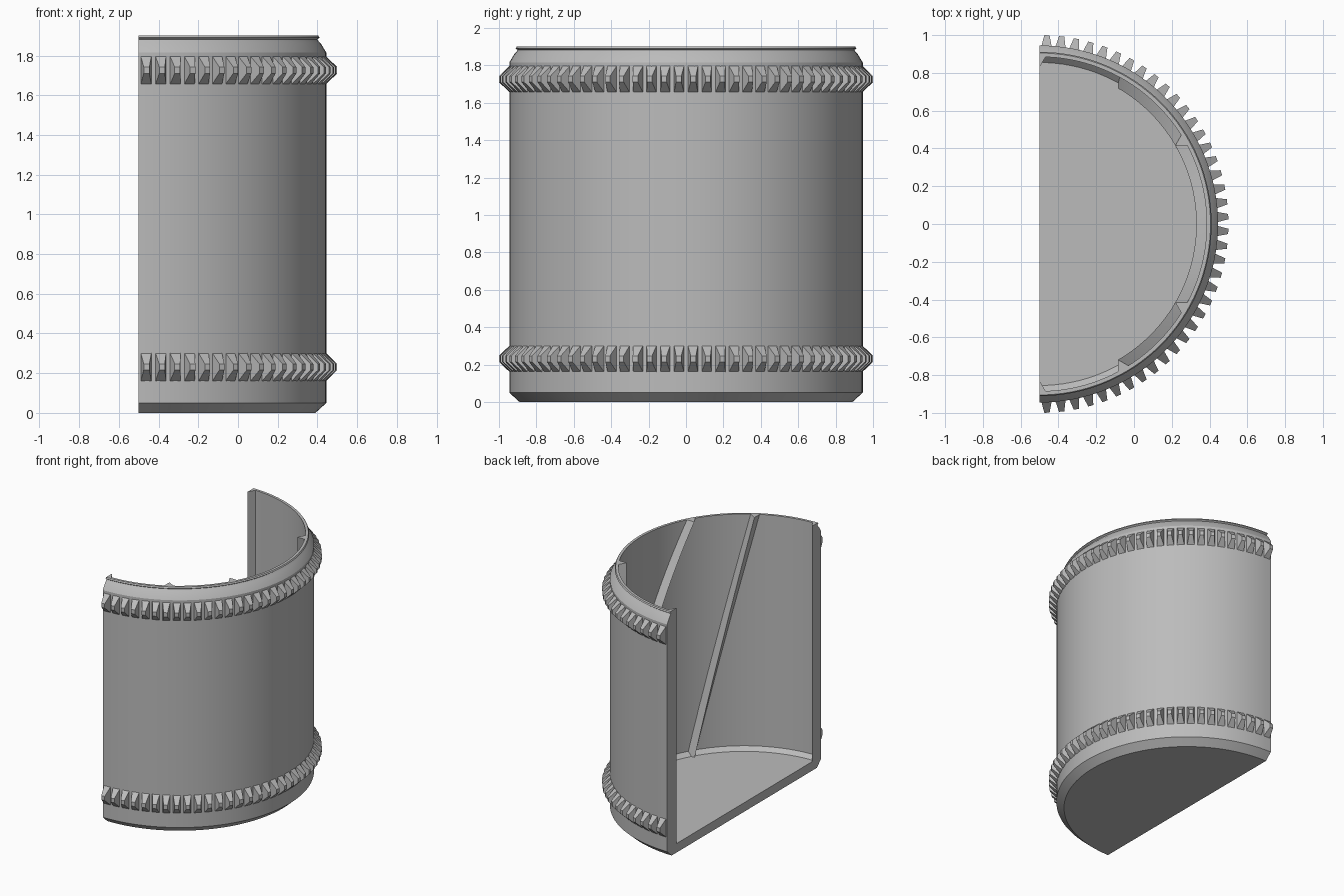
import bpy, bmesh, math
from math import radians, cos, sin

AXIS_X = -0.5      # the half cylinder is turned about this vertical axis
TOP = 1.9
FLOOR = 0.07

cube = bpy.data.objects.get("Cube")
if cube:
    bpy.data.objects.remove(cube, do_unlink=True)

grey = bpy.data.materials.new("plain_grey")
grey.use_nodes = True
grey.diffuse_color = (0.5, 0.5, 0.5, 1)
grey.node_tree.nodes["Principled BSDF"].inputs["Base Color"].default_value = (0.5, 0.5, 0.5, 1)


def polar(r, deg, z):
    a = radians(deg)
    return (AXIS_X + r * cos(a), r * sin(a), z)


def loft(bm, sections):
    """Skin a row of closed cross-sections and cap both ends."""
    rings = [[bm.verts.new(p) for p in s] for s in sections]
    n = len(rings[0])
    for a, b in zip(rings, rings[1:]):
        for i in range(n):
            j = (i + 1) % n
            bm.faces.new((a[i], a[j], b[j], b[i]))
    bm.faces.new(rings[0][::-1])
    bm.faces.new(rings[-1])


def finish(bm, name, smooth=False):
    bmesh.ops.remove_doubles(bm, verts=bm.verts, dist=1e-5)
    bmesh.ops.dissolve_degenerate(bm, dist=1e-6, edges=bm.edges)
    bmesh.ops.recalc_face_normals(bm, faces=bm.faces)
    mesh = bpy.data.meshes.new(name)
    bm.to_mesh(mesh)
    bm.free()
    mesh.materials.append(grey)
    ob = bpy.data.objects.new(name, mesh)
    bpy.context.collection.objects.link(ob)
    if smooth:
        bpy.ops.object.select_all(action="DESELECT")
        ob.select_set(True)
        bpy.context.view_layer.objects.active = ob
        bpy.ops.object.shade_smooth_by_angle(angle=radians(15))
    return ob


# Shell: bevelled base, straight wall, stepped lip, floor with a chamfered corner
profile = [(0, 0), (0.89, 0), (0.945, 0.05), (0.945, 1.815), (0.918, 1.86),
           (0.908, 1.87), (0.9, 1.882), (0.911, 1.89), (0.905, TOP),
           (0.885, TOP), (0.885, FLOOR + 0.03), (0.855, FLOOR), (0, FLOOR)]
SEGMENTS = 64
bm = bmesh.new()
loft(bm, [[polar(r, -90 + 180 * k / SEGMENTS, z) for r, z in profile]
          for k in range(SEGMENTS + 1)])
finish(bm, "half_cup_shell", smooth=True)

# Grip rings: tapered teeth standing out from the wall
TEETH = 40


def tooth_section(deg, r, width, z0, z1):
    half = math.degrees(width / 2 / r)
    return [polar(r, deg - half, z0), polar(r, deg + half, z0),
            polar(r, deg + half, z1), polar(r, deg - half, z1)]


for name, low in (("lower_grip_ring", 0.155), ("upper_grip_ring", 1.65)):
    bm = bmesh.new()
    for k in range(TEETH):
        deg = -90 + (k + 0.5) * 180 / TEETH
        loft(bm, [tooth_section(deg, 0.938, 0.056, low, low + 0.152),
                  tooth_section(deg, 1.0, 0.028, low + 0.06, low + 0.092)])
    finish(bm, name)

# Inner ribs: triangular, twisting from the angle at the rim to the one at the floor
STEPS = 24


def rib_section(deg, z):
    spread = ((0.895, -2.4), (0.83, 0), (0.895, 2.4))
    return [polar(r, max(-90, min(90, deg + d)), z) for r, d in spread]


ribs = {"front_edge_rib": (-90, -90), "front_slanted_rib": (-60, -30),
        "middle_slanted_rib": (-30, 30), "back_slanted_rib": (30, 60),
        "back_edge_rib": (90, 90)}
for name, (upper, lower) in ribs.items():
    bm = bmesh.new()
    loft(bm, [rib_section(lower + (upper - lower) * k / STEPS,
                          FLOOR - 0.01 + (TOP - FLOOR + 0.01) * k / STEPS)
              for k in range(STEPS + 1)])
    finish(bm, name, smooth=True)
